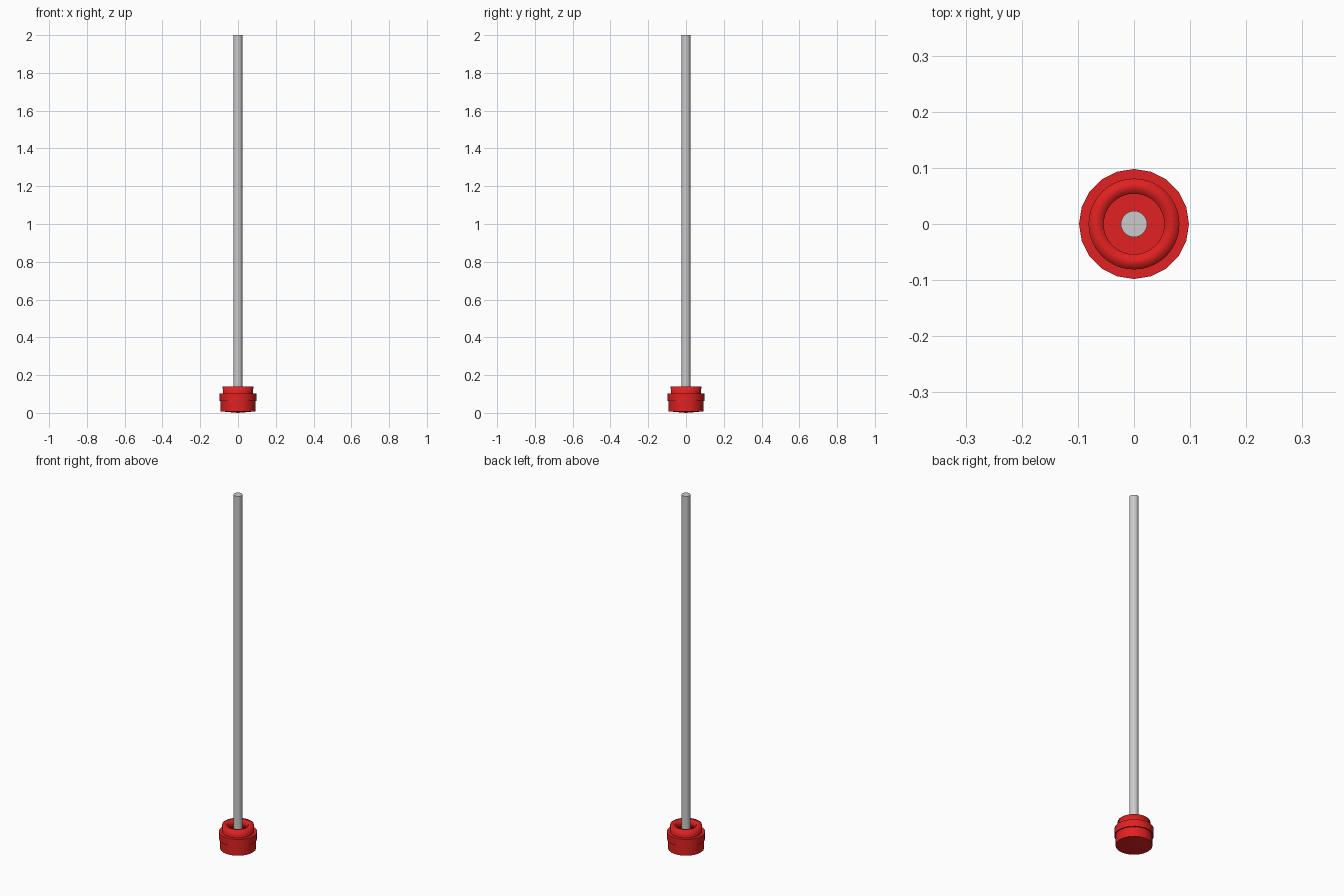
import bpy, bmesh, math

if "Cube" in bpy.data.objects:
    bpy.data.objects.remove(bpy.data.objects["Cube"])


def lathe(name, profile, sides, color=None, angle=None):
    """Revolve (radius, z) points around z; radius 0 makes a pole."""
    bm = bmesh.new()
    rings = []
    for r, z in profile:
        if r == 0:
            rings.append([bm.verts.new((0, 0, z))])
        else:
            rings.append([bm.verts.new((r * math.cos(2 * math.pi * i / sides),
                                        r * math.sin(2 * math.pi * i / sides), z))
                          for i in range(sides)])
    for a, b in zip(rings, rings[1:]):
        for i in range(sides):
            j = (i + 1) % sides
            quad = [a[i % len(a)], a[j % len(a)], b[j % len(b)], b[i % len(b)]]
            bm.faces.new(list(dict.fromkeys(quad)))
    bmesh.ops.recalc_face_normals(bm, faces=bm.faces)
    mesh = bpy.data.meshes.new(name)
    bm.to_mesh(mesh)
    bm.free()
    obj = bpy.data.objects.new(name, mesh)
    bpy.context.collection.objects.link(obj)
    if color:
        mesh.materials.append(color)
    bpy.ops.object.select_all(action='DESELECT')
    obj.select_set(True)
    bpy.context.view_layer.objects.active = obj
    if angle:
        bpy.ops.object.shade_smooth_by_angle(angle=math.radians(angle))
    else:
        bpy.ops.object.shade_smooth()
    return obj


red = bpy.data.materials.new("red_plastic")
red.diffuse_color = (0.75, 0.015, 0.015, 1)
red.use_nodes = True
red.node_tree.nodes["Principled BSDF"].inputs["Base Color"].default_value = red.diffuse_color

# Round foot: very slightly domed bottom, wider upper band
lathe("base_body", [(0, 0), (0.092, 0.008), (0.092, 0.062), (0.098, 0.062),
                    (0.098, 0.102), (0.078, 0.102), (0, 0.102)], 20, red, 35)

# Hollow collar on top of the foot
lathe("collar", [(0.08, 0.10), (0.081, 0.141), (0.054, 0.141),
                 (0.054, 0.10), (0.08, 0.10)], 40, red)

# Long thin rod standing in the collar
lathe("rod", [(0, 0.10), (0.0235, 0.10), (0.0235, 2.0), (0, 2.0)], 20, None, 35)
